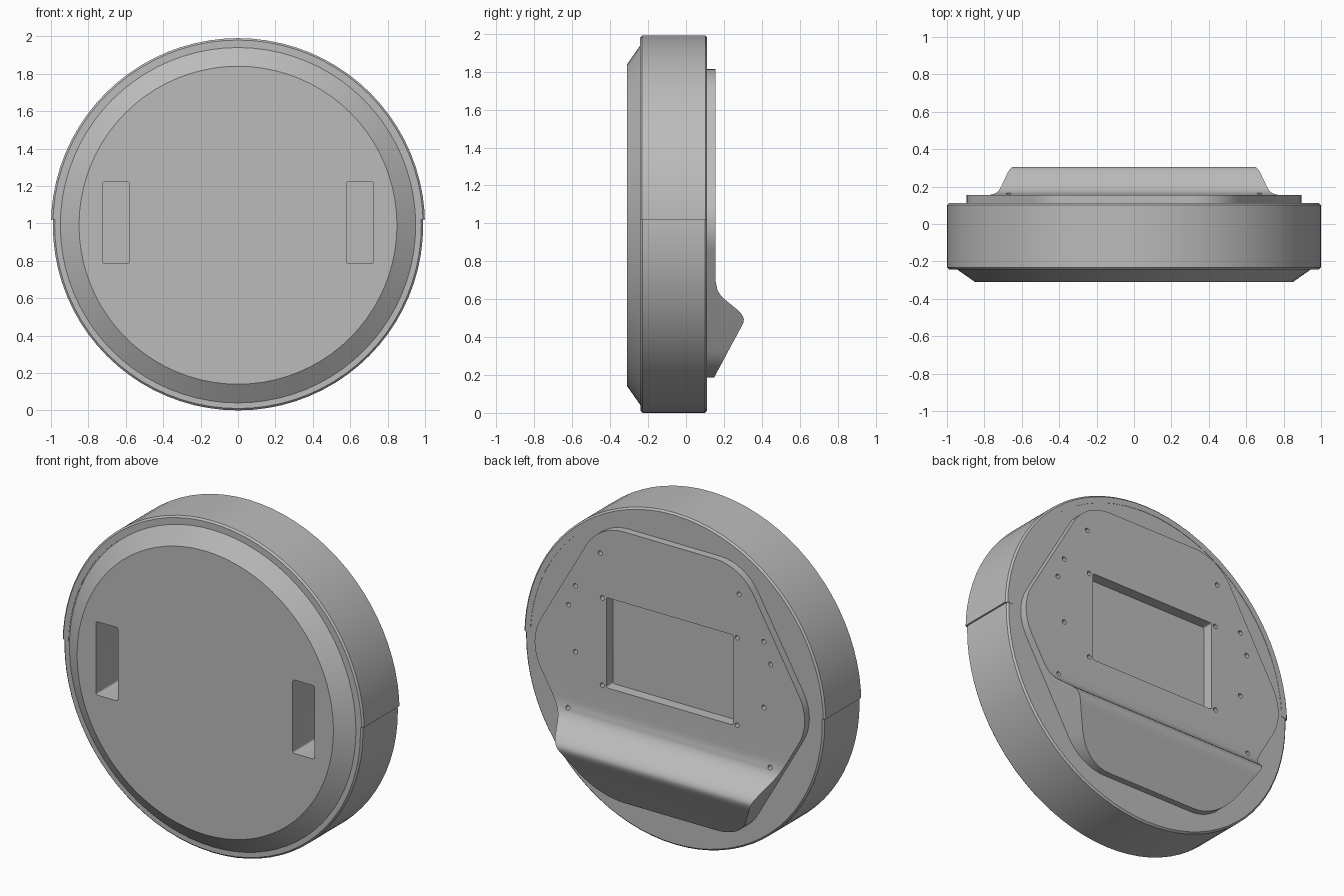
import bpy, bmesh, math
from mathutils import Matrix, Vector

cube = bpy.data.objects.get("Cube")
if cube:
    bpy.data.objects.remove(cube)

CENTRE_Z = 0.99
grey = bpy.data.materials.new("plain_grey")
grey.use_nodes = True
GREY = (0.5, 0.5, 0.5, 1)
grey.diffuse_color = GREY
grey.node_tree.nodes["Principled BSDF"].inputs["Base Color"].default_value = GREY


def add_object(name, bm):
    bmesh.ops.recalc_face_normals(bm, faces=bm.faces)
    mesh = bpy.data.meshes.new(name)
    bm.to_mesh(mesh)
    bm.free()
    mesh.materials.append(grey)
    obj = bpy.data.objects.new(name, mesh)
    bpy.context.collection.objects.link(obj)
    return obj


def rounded(corners, radius, steps=6):
    """Outline with every corner replaced by a tangent arc."""
    pts = [Vector(c) for c in corners]
    out = []
    for i, p in enumerate(pts):
        a = (pts[i - 1] - p).normalized()
        b = (pts[(i + 1) % len(pts)] - p).normalized()
        half = a.angle(b) / 2
        start, end = (p + d * radius / math.tan(half) for d in (a, b))
        mid = p + (a + b).normalized() * radius / math.sin(half)
        u, v = start - mid, end - mid
        turn = math.pi - 2 * half
        for k in range(steps + 1):
            t = k / steps
            out.append(mid + (u * math.sin((1 - t) * turn) + v * math.sin(t * turn)) / math.sin(turn))
    return out


def prism(bm, outline, y0, y1):
    """Extrude an (x, z) outline along y."""
    face = bm.faces.new([bm.verts.new((p[0], y0, p[1])) for p in outline])
    new = bmesh.ops.extrude_face_region(bm, geom=[face])["geom"]
    bmesh.ops.translate(bm, vec=(0, y1 - y0, 0), verts=[g for g in new if isinstance(g, bmesh.types.BMVert)])


def box_outline(x0, x1, z0, z1):
    return rounded([(x0, z0), (x1, z0), (x1, z1), (x0, z1)], 0.012, 3)


def lathe(profile, closed, steps=80):
    """Spin an (r, y) profile about the disc axis."""
    bm = bmesh.new()
    verts = [bm.verts.new((r, y, CENTRE_Z)) for r, y in profile]
    edges = [bm.edges.new(pair) for pair in zip(verts, verts[1:])]
    if closed:
        edges.append(bm.edges.new((verts[-1], verts[0])))
    bmesh.ops.spin(bm, geom=verts + edges, cent=(0, 0, CENTRE_Z), axis=(0, 1, 0),
                   angle=2 * math.pi, steps=steps)
    bmesh.ops.remove_doubles(bm, verts=bm.verts, dist=1e-4)
    return bm


def apply(obj, kind, **settings):
    mod = obj.modifiers.new(kind.title(), kind)
    for key, value in settings.items():
        setattr(mod, key, value)
    bpy.context.view_layer.objects.active = obj
    bpy.ops.object.modifier_apply(modifier=mod.name)


def boolean(obj, cutter, operation):
    apply(obj, "BOOLEAN", object=cutter, operation=operation, solver="EXACT")


# Round housing with a chamfered front
housing = add_object("housing", lathe([
    (0, -0.31), (0.85, -0.31), (0.95, -0.24), (0.98, -0.24), (0.99, -0.23),
    (0.99, 0.10), (0.98, 0.11), (0, 0.11)], False))

# Slightly wider band over the upper half of the rim
bm = lathe([(0.955, -0.242), (0.99, -0.242), (1.0, -0.232),
            (1.0, 0.102), (0.99, 0.112), (0.955, 0.112)], True)
cut = bmesh.ops.bisect_plane(bm, geom=bm.verts[:] + bm.edges[:] + bm.faces[:],
                             plane_co=(0, 0, 1.02), plane_no=(0, 0, -1), clear_outer=True)
rim_edges = [e for e in cut["geom_cut"] if isinstance(e, bmesh.types.BMEdge)]
bmesh.ops.holes_fill(bm, edges=rim_edges, sides=0)
upper_band = add_object("upper_band", bm)

# Back plate with a sloped ledge, as a side profile (y, z) run across x
profile = [(0.09, 0.1), (0.10, 0.1), (0.148, 0.186), (0.28, 0.432), (0.294, 0.457), (0.304, 0.48),
           (0.305, 0.495), (0.30, 0.51), (0.288, 0.528), (0.27, 0.545),
           (0.205, 0.598), (0.183, 0.62), (0.166, 0.648), (0.157, 0.69),
           (0.155, 0.72), (0.155, 1.9), (0.09, 1.9)]
bm = bmesh.new()
prism(bm, profile, -1, 1)
bm.transform(Matrix(((0, 1, 0, 0), (1, 0, 0, 0), (0, 0, 1, 0), (0, 0, 0, 1))))
back_plate = add_object("back_plate", bm)

# Rounded hexagon that trims the plate and ledge
hexagon = [(0.94 * math.cos(i * math.pi / 3), 1.0 + 0.94 * math.sin(i * math.pi / 3)) for i in range(6)]
bm = bmesh.new()
prism(bm, rounded(hexagon, 0.29, 8), 0.1, 0.5)
trim = add_object("trim_cutter", bm)
boolean(back_plate, trim, "INTERSECT")
apply(back_plate, "BEVEL", width=0.008, segments=1, limit_method="ANGLE", angle_limit=math.radians(50))

# Recessed rectangular window
bm = bmesh.new()
prism(bm, box_outline(-0.42, 0.42, 0.85, 1.39), 0.09, 0.5)
window = add_object("window_cutter", bm)
boolean(back_plate, window, "DIFFERENCE")
boolean(housing, window, "DIFFERENCE")

# Screw holes on both sides of the plate
bm = bmesh.new()
for x, z in [(0.46, 1.645), (0.625, 1.405), (0.67, 1.28), (0.625, 1.01),
             (0.67, 0.665), (0.447, 1.38), (0.447, 0.857)]:
    for side in (-1, 1):
        ring = [(side * x + 0.014 * math.cos(a * math.pi / 6), z + 0.014 * math.sin(a * math.pi / 6))
                for a in range(12)]
        prism(bm, ring, 0.12, 0.3)
bmesh.ops.recalc_face_normals(bm, faces=bm.faces)
holes = add_object("hole_cutter", bm)
boolean(back_plate, holes, "DIFFERENCE")

# Two deep slots in the front
bm = bmesh.new()
for x0, x1 in ((-0.725, -0.58), (0.58, 0.725)):
    prism(bm, box_outline(x0, x1, 0.785, 1.225), -0.5, 0.0)
slots = add_object("slot_cutter", bm)
boolean(housing, slots, "DIFFERENCE")

for cutter in (trim, window, holes, slots):
    bpy.data.objects.remove(cutter)

# Smooth curved faces, keep edges sharp
for obj in (housing, upper_band, back_plate):
    bpy.ops.object.select_all(action="DESELECT")
    obj.select_set(True)
    bpy.context.view_layer.objects.active = obj
    bpy.ops.object.shade_smooth_by_angle(angle=math.radians(25))
